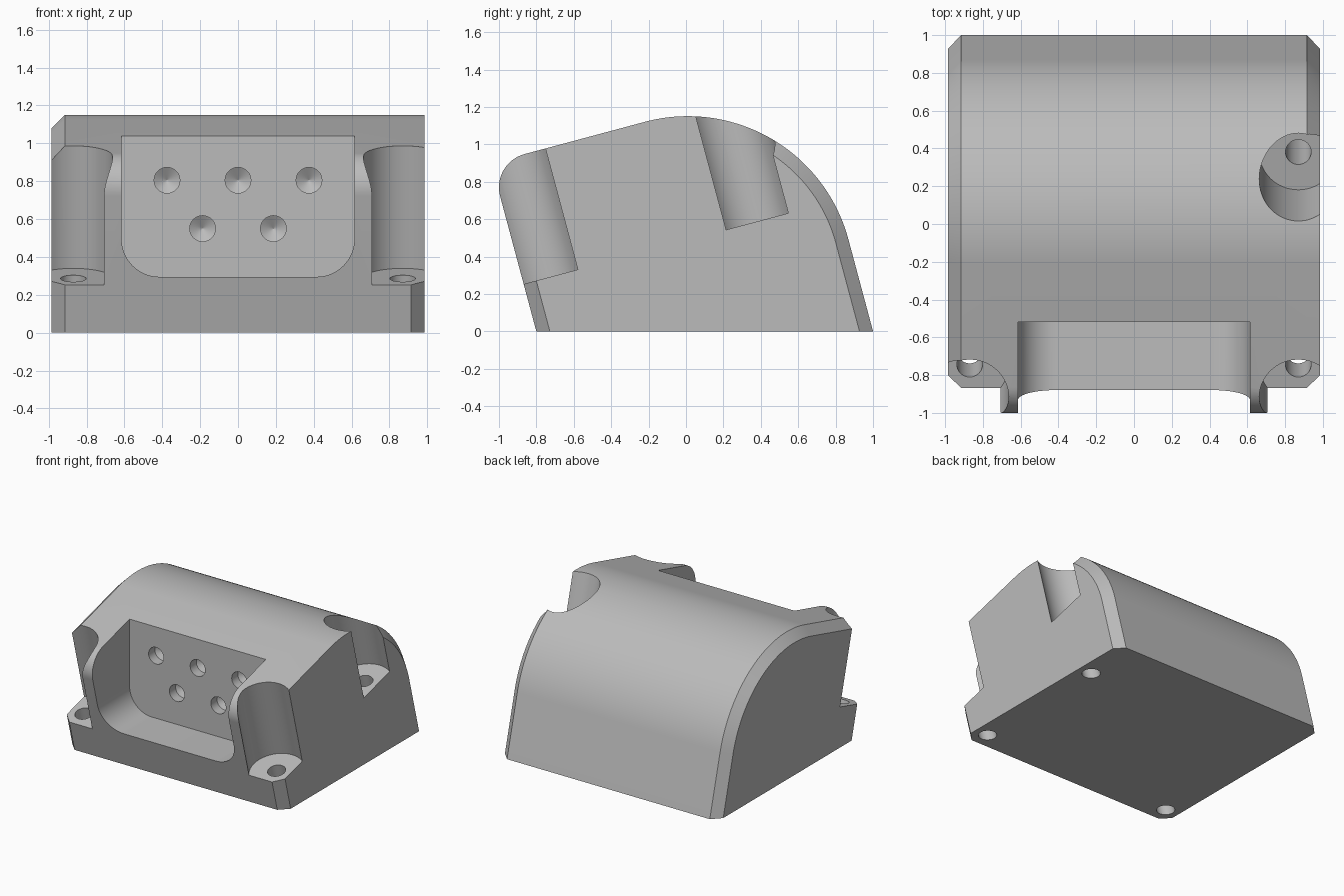
import bpy, bmesh
from math import radians, sin, cos, tan, pi
from mathutils import Matrix, Vector

if "Cube" in bpy.data.objects:
    bpy.data.objects.remove(bpy.data.objects["Cube"])

TILT = radians(15)
TILTED = Matrix.Rotation(TILT, 4, 'X')   # tilted frame: local y = depth, local z = height

grey = bpy.data.materials.new("plain grey")
grey.use_nodes = True
grey.diffuse_color = (0.5, 0.5, 0.5, 1)
grey.node_tree.nodes["Principled BSDF"].inputs["Base Color"].default_value = (0.5, 0.5, 0.5, 1)


def make_object(name, bm):
    bmesh.ops.recalc_face_normals(bm, faces=bm.faces)
    mesh = bpy.data.meshes.new(name)
    bm.to_mesh(mesh)
    bm.free()
    mesh.materials.append(grey)
    obj = bpy.data.objects.new(name, mesh)
    bpy.context.collection.objects.link(obj)
    return obj


def loft(name, rings):
    """Skin a row of equal closed rings and cap both ends."""
    bm = bmesh.new()
    rows = [[bm.verts.new(p) for p in ring] for ring in rings]
    n = len(rows[0])
    for a, b in zip(rows, rows[1:]):
        for i in range(n):
            j = (i + 1) % n
            bm.faces.new((a[i], a[j], b[j], b[i]))
    bm.faces.new(rows[0])
    bm.faces.new(rows[-1][::-1])
    return make_object(name, bm)


def cylinder(name, radius, depth, matrix, segments=64):
    bm = bmesh.new()
    bmesh.ops.create_cone(bm, cap_ends=True, segments=segments, radius1=radius,
                          radius2=radius, depth=depth, matrix=matrix)
    return make_object(name, bm)


# Housing profile in the tilted frame
HALF, CHAMFER = 0.985, 0.07
FRONT, BACK, ROOF = -0.773, 0.966, 1.139
BIG, SMALL = 0.889, 0.184


def profile(x, inset):
    """inset(angle from roof normal) gives how far the outline moves in."""
    points = []

    def foot(depth):
        points.append((x, depth, -depth * tan(TILT)))

    def arc(cy, cz, r, start, end, steps):
        for i in range(steps + 1):
            a = radians(start + (end - start) * i / steps)
            rr = r - inset(a)
            points.append((x, cy + rr * sin(a), cz + rr * cos(a)))

    foot(FRONT + inset(-pi / 2))
    arc(FRONT + SMALL, ROOF - SMALL, SMALL, -90, 0, 16)
    arc(BACK - BIG, ROOF - BIG, BIG, 0, 90, 60)
    foot(BACK - inset(pi / 2))
    return [TILTED @ Vector(p) for p in points]


def no_inset(a):
    return 0


def full_inset(a):
    return CHAMFER


def partial_inset(a):
    return CHAMFER if a < -0.5 or a > radians(30) else 0


housing = loft("housing", [profile(-HALF, full_inset), profile(CHAMFER - HALF, no_inset),
                           profile(HALF - CHAMFER, no_inset), profile(HALF, partial_inset)])

cutters = []

# Front recess, open to the front and top, with rounded lower corners
W, FLOOR, R = 0.615, 0.295, 0.2
outline = [(W, 1.6), (-W, 1.6)]
for side, start in ((-1, 180), (1, 270)):
    for i in range(17):
        a = radians(start + 90 * i / 16)
        outline.append((side * (W - R) + R * cos(a), FLOOR + R + R * sin(a)))
cutters.append(loft("recess_cutter", [[(x, y, z) for x, z in outline] for y in (-1.4, -0.52)]))

# Screw seats with through holes
SEAT = 0.469
for x, depth in ((-0.87, -0.645), (0.87, -0.645), (0.87, 0.52)):
    at = TILTED @ Matrix.Translation((x, depth, SEAT + 0.5))
    cutters.append(cylinder("seat_cutter", 0.207, 1.0, at))
    at = TILTED @ Matrix.Translation((x, depth, SEAT - 0.4))
    cutters.append(cylinder("screw_hole_cutter", 0.068, 1.2, at, 32))

# Pointed drill holes in the recess wall
for x, z in ((-0.375, 0.805), (0, 0.805), (0.375, 0.805), (-0.187, 0.55), (0.187, 0.55)):
    rings = [[(x + r * cos(i * pi / 16), y, z + r * sin(i * pi / 16)) for i in range(32)]
             for y, r in ((-0.6, 0.068), (-0.44, 0.068), (-0.4, 0.002))]
    cutters.append(loft("drill_cutter", rings))

# Cut and clean up
bpy.ops.object.select_all(action='DESELECT')
bpy.context.view_layer.objects.active = housing
housing.select_set(True)
for cutter in cutters:
    cutter.hide_render = True
    mod = housing.modifiers.new("cut", 'BOOLEAN')
    mod.operation, mod.solver, mod.object = 'DIFFERENCE', 'EXACT', cutter
    bpy.ops.object.modifier_apply(modifier=mod.name)
for cutter in cutters:
    bpy.data.objects.remove(cutter)

bpy.ops.object.shade_smooth_by_angle(angle=radians(25))
